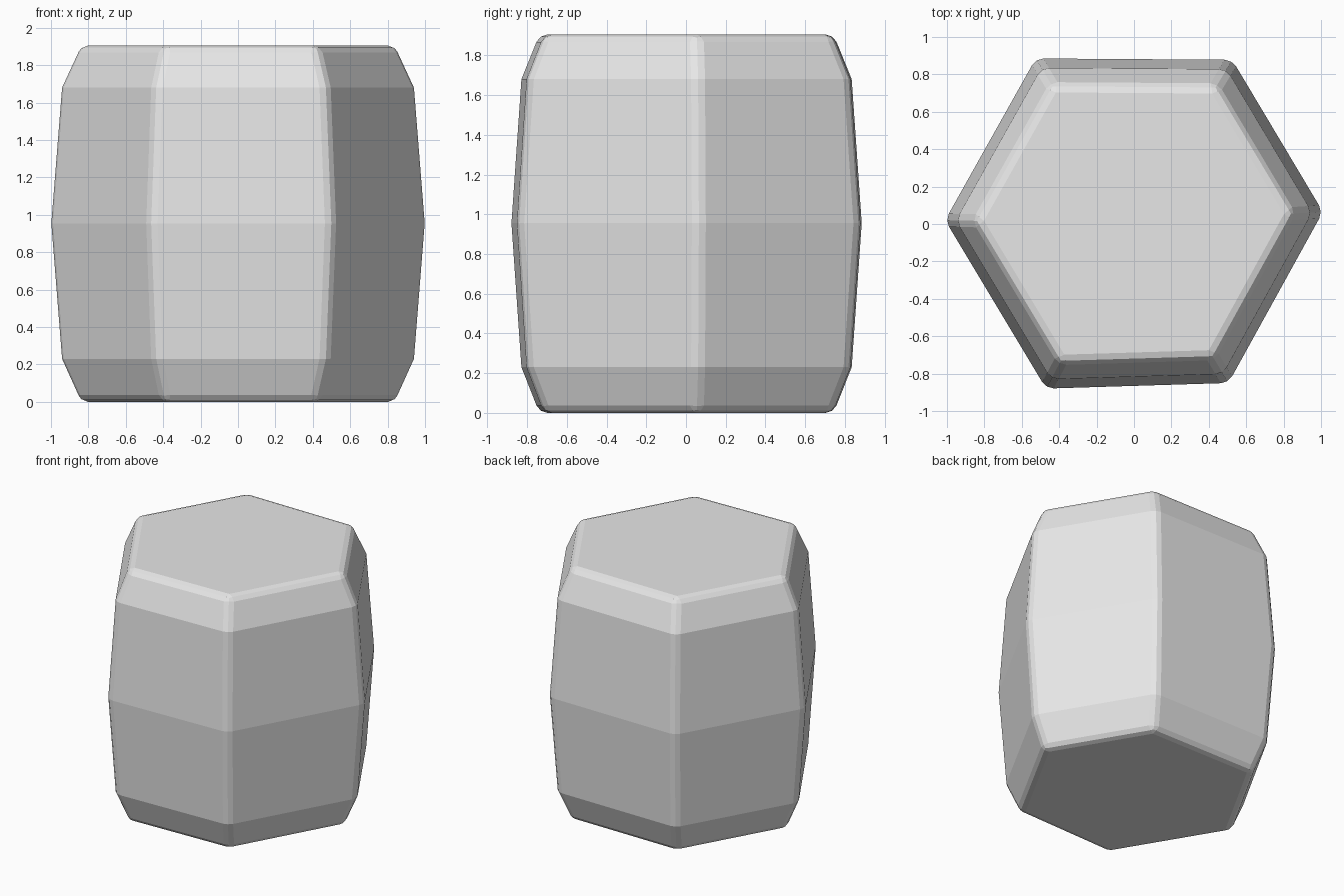
import bpy
import bmesh

default_cube = bpy.data.objects.get("Cube")
if default_cube:
    bpy.data.objects.remove(default_cube, do_unlink=True)

# Plain light grey
grey = bpy.data.materials.new("light_grey")
grey.use_nodes = True
colour = (0.8, 0.8, 0.8, 1.0)
grey.diffuse_color = colour
grey.node_tree.nodes["Principled BSDF"].inputs["Base Color"].default_value = colour

# Slightly uneven hexagonal outline at the widest point
outline = [(1.01, 0.065), (0.525, 0.878), (-0.525, 0.885),
           (-1.01, 0.02), (-0.47, -0.88), (0.505, -0.85)]
# Height and outline scale of each ring, giving the barrel-shaped side
rings = [(0.0, 0.84), (0.23, 0.943), (0.955, 1.0), (1.68, 0.943), (1.905, 0.84)]

# Loft the rings into a closed block
bm = bmesh.new()
loops = [[bm.verts.new((x * s, y * s, z)) for x, y in outline] for z, s in rings]
count = len(outline)
for lower, upper in zip(loops, loops[1:]):
    for i in range(count):
        j = (i + 1) % count
        bm.faces.new((lower[i], lower[j], upper[j], upper[i]))
bm.faces.new(loops[-1])
bm.faces.new(loops[0][::-1])
bmesh.ops.recalc_face_normals(bm, faces=bm.faces)

mesh = bpy.data.meshes.new("hexagonal_stone")
bm.to_mesh(mesh)
bm.free()
mesh.materials.append(grey)
stone = bpy.data.objects.new("hexagonal_stone", mesh)
bpy.context.collection.objects.link(stone)

# Round the upright corners and the rims, leaving the shallow ring edges crisp
bevel = stone.modifiers.new("rounded_edges", "BEVEL")
bevel.width = 0.04
bevel.segments = 2
bevel.limit_method = "ANGLE"
bevel.angle_limit = 0.6
